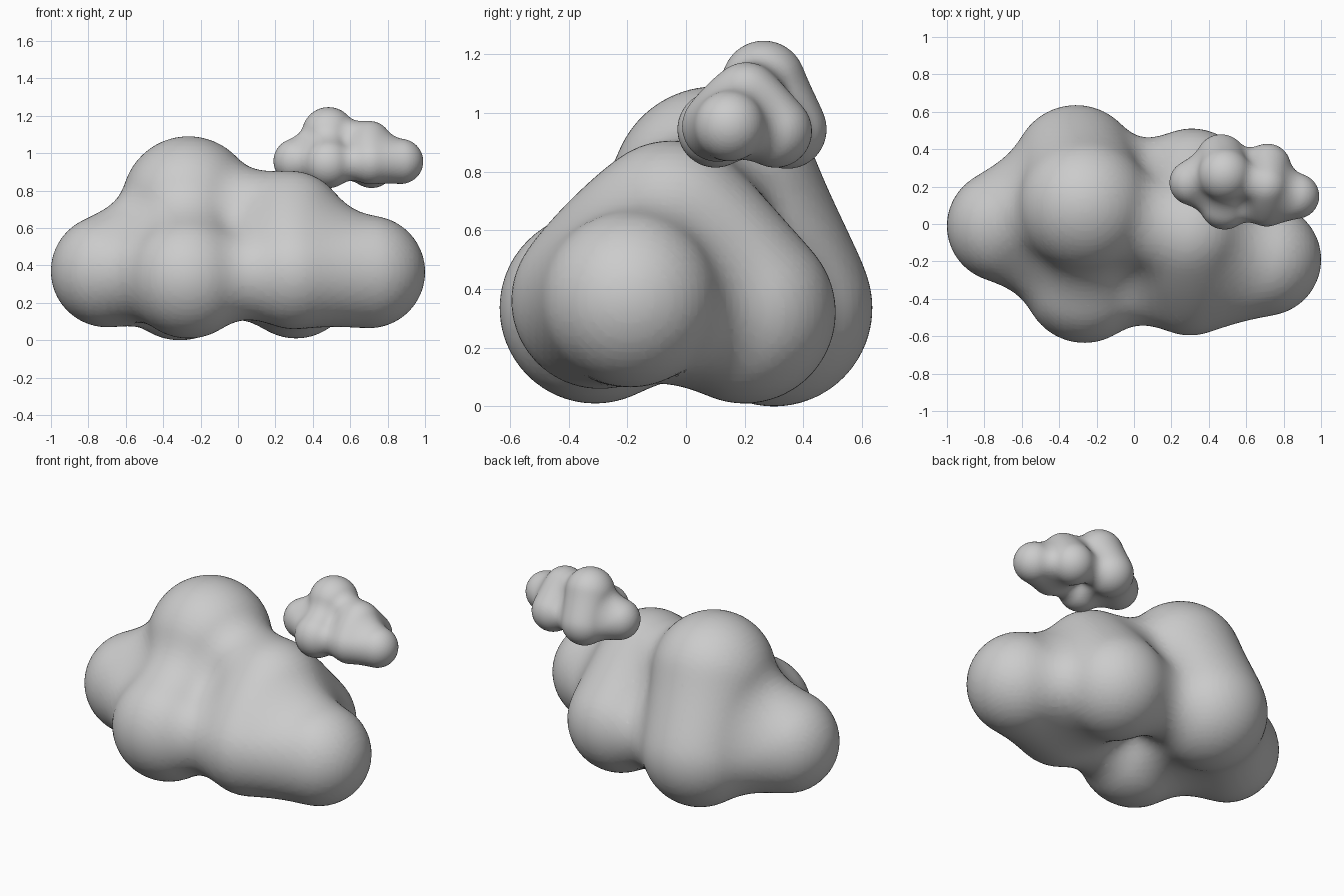
import bpy

if "Cube" in bpy.data.objects:
    bpy.data.objects.remove(bpy.data.objects["Cube"])

# Lobes of the cloud: centre x, y, z and visible radius
LOBES = [
    (-0.70, -0.01, 0.37, 0.30),     # left end
    (0.70, -0.19, 0.365, 0.30),     # right end
    (-0.265, 0.10, 0.735, 0.355),   # tall crown
    (0.28, -0.05, 0.605, 0.30),     # lower crown
    (-0.31, 0.30, 0.335, 0.335),    # back left
    (0.31, 0.20, 0.32, 0.31),       # back right
    (-0.265, -0.31, 0.335, 0.325),  # front left
    (0.30, -0.295, 0.36, 0.30),     # front right
]

# Blend the lobes as metaballs
ball_data = bpy.data.metaballs.new("cloud_lobes")
ball_data.threshold = 0.6
ball_data.resolution = 0.025
ball_data.render_resolution = 0.025
lobes = bpy.data.objects.new("cloud_lobes", ball_data)
bpy.context.collection.objects.link(lobes)
surface_ratio = (1 - (0.6 / 2) ** (1 / 3)) ** 0.5
for x, y, z, r in LOBES:
    e = ball_data.elements.new(type='BALL')
    e.co = (x, y, z)
    e.stiffness = 2.0
    e.radius = r / surface_ratio

# Turn the blended surface into a smooth mesh
bpy.context.view_layer.update()
depsgraph = bpy.context.evaluated_depsgraph_get()
mesh = bpy.data.meshes.new_from_object(lobes.evaluated_get(depsgraph))
mesh.name = "cloud"
mesh.materials.clear()
mesh.polygons.foreach_set("use_smooth", [True] * len(mesh.polygons))
bpy.data.objects.remove(lobes)

# Large cloud and a small copy hovering above its right side
for name, location, scale in (("large_cloud", (0, 0, 0), 1.0),
                              ("small_cloud", (0.59, 0.225, 0.81), 0.4)):
    cloud = bpy.data.objects.new(name, mesh.copy())
    cloud.location = location
    cloud.scale = (scale,) * 3
    bpy.context.collection.objects.link(cloud)
